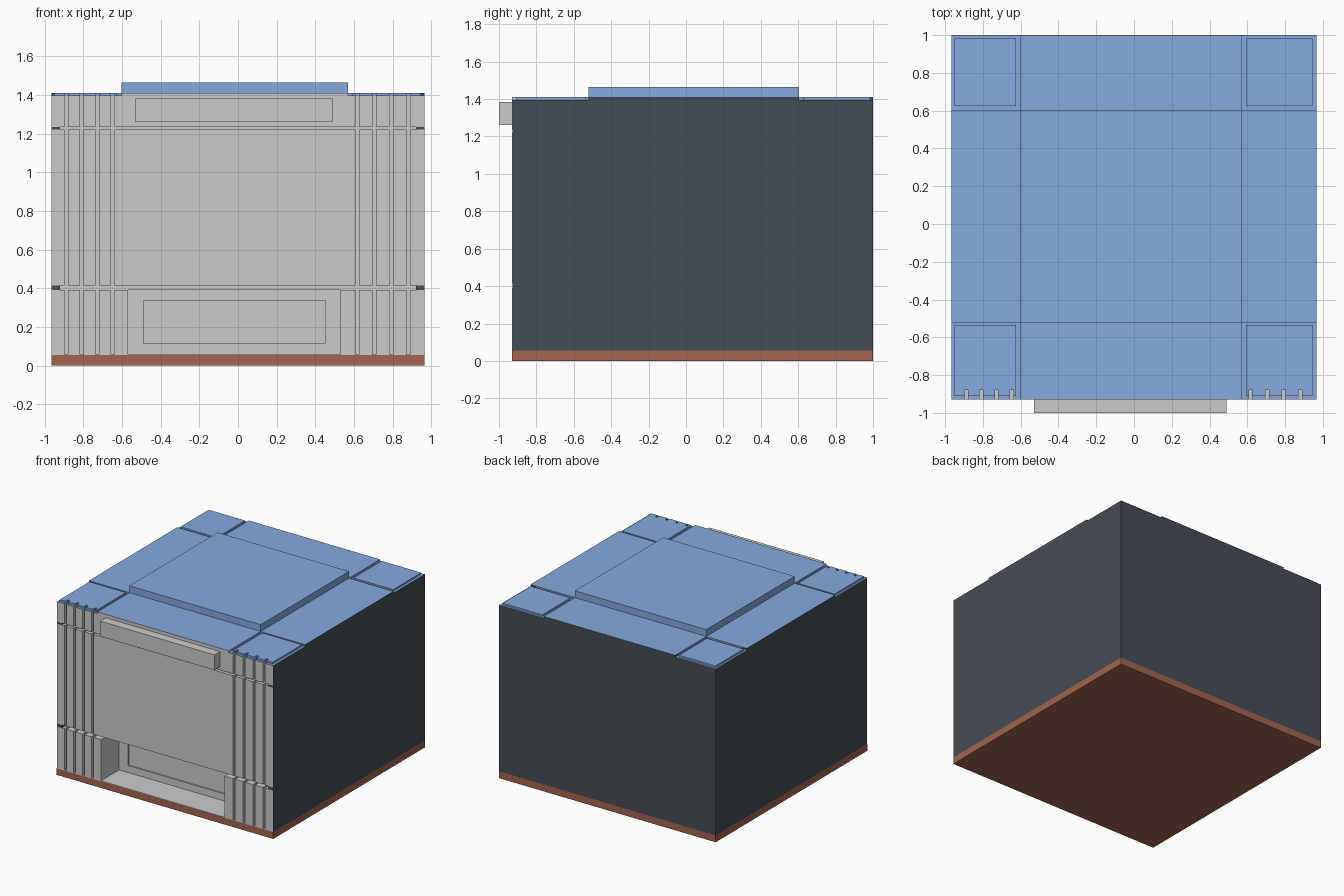
import bpy, bmesh

if "Cube" in bpy.data.objects:
    bpy.data.objects.remove(bpy.data.objects["Cube"])


def material(name, rgb):
    m = bpy.data.materials.new(name)
    m.diffuse_color = (*rgb, 1)
    m.use_nodes = True
    m.node_tree.nodes["Principled BSDF"].inputs["Base Color"].default_value = m.diffuse_color
    return m


BLUE = material("blue", (0.24, 0.40, 0.74))
DARK = material("dark", (0.06, 0.075, 0.09))
BROWN = material("brown", (0.36, 0.13, 0.075))


def boxes(name, spans, mat=None):
    """One object made of boxes, each given as (x0, x1, y0, y1, z0, z1)."""
    bm = bmesh.new()
    for x0, x1, y0, y1, z0, z1 in spans:
        for v in bmesh.ops.create_cube(bm, size=1)["verts"]:
            v.co = (x1 if v.co.x > 0 else x0,
                    y1 if v.co.y > 0 else y0,
                    z1 if v.co.z > 0 else z0)
    me = bpy.data.meshes.new(name)
    bm.to_mesh(me)
    bm.free()
    ob = bpy.data.objects.new(name, me)
    bpy.context.collection.objects.link(ob)
    if mat:
        me.materials.append(mat)
    return ob


def cut(ob, spans):
    """Subtract boxes from an object one at a time."""
    for span in spans:
        cutter = boxes("cutter", [span])
        cutter.hide_render = True
        mod = ob.modifiers.new("cut", "BOOLEAN")
        mod.operation = "DIFFERENCE"
        mod.solver = "EXACT"
        mod.object = cutter
        bpy.context.view_layer.objects.active = ob
        bpy.ops.object.modifier_apply(modifier=mod.name)
        bpy.data.objects.remove(cutter)


W = 0.965                      # half width
F, B = -0.93, 1.0              # front and back planes
LOW, TOP = 1.395, 1.41         # corner level and roof level
MX0, MX1 = -0.603, 0.568       # middle band across x
MY0, MY1 = -0.522, 0.603       # middle band across y
GROOVES = (-0.888, -0.808, -0.728, -0.648, 0.617, 0.705, 0.793, 0.881)

# base slab
boxes("base_slab", [(-W, W, F, B, 0, 0.055)], BROWN)

# side and back walls, rising to roof level in the middle of each side
walls = []
for s in (-1, 1):
    xs = sorted((s * 0.92, s * W))
    walls += [(*xs, F + 0.002, B, 0.055, LOW), (*xs, MY0, MY1, LOW - 0.01, TOP - 0.001)]
walls += [(-0.92, 0.92, 0.955, B, 0.055, LOW),
          (MX0, MX1, 0.955, B, LOW - 0.01, TOP - 0.001)]
boxes("outer_walls", walls, DARK)

# front panel with delivery recess and grooves
front = boxes("front_panel", [(-W + 0.001, W - 0.001, F, -0.65, 0.053, LOW)])
cuts = [(-0.57, 0.53, F - 0.1, -0.70, 0.058, 0.391),
        (-0.49, 0.45, -0.75, -0.69, 0.115, 0.335)]
cuts += [(-1.1, 1.1, F - 0.1, F + 0.05, a, b) for a, b in ((0.39, 0.415), (1.22, 1.235))]
cuts += [(x - 0.009, x + 0.009, F - 0.1, F + 0.051, 0.058, 1.5) for x in GROOVES]
cut(front, cuts)
boxes("front_top_rail", [(MX0, MX1, F, F + 0.045, LOW - 0.01, TOP - 0.001)])

# front handle bar
boxes("front_handle", [(-0.53, 0.49, -1.0, F + 0.01, 1.26, 1.383)])

# roof: thin sheet, crossing bands and raised centre
sheet = boxes("roof_sheet", [(-W, W, F, B, LOW - 0.003, LOW + 0.001)], BLUE)
boxes("roof_bands", [(-W + 0.001, W - 0.001, MY0, MY1, LOW, TOP),
                     (MX0, MX1, F + 0.001, B - 0.001, LOW, TOP)], BLUE)
boxes("roof_centre", [(MX0, MX1, MY0, MY1, TOP - 0.005, 1.465)], BLUE)

# corner tiles, notched by the front grooves
tiles = boxes("roof_corner_tiles",
              [(*xs, *ys, LOW, TOP)
               for xs in ((-0.95, -0.625), (0.592, 0.945))
               for ys in ((-0.91, -0.535), (0.625, 0.983))], BLUE)
notches = [(x - 0.009, x + 0.009, F - 0.1, F + 0.051, 1.3, 1.5) for x in GROOVES]
cut(tiles, notches)
cut(sheet, notches)
